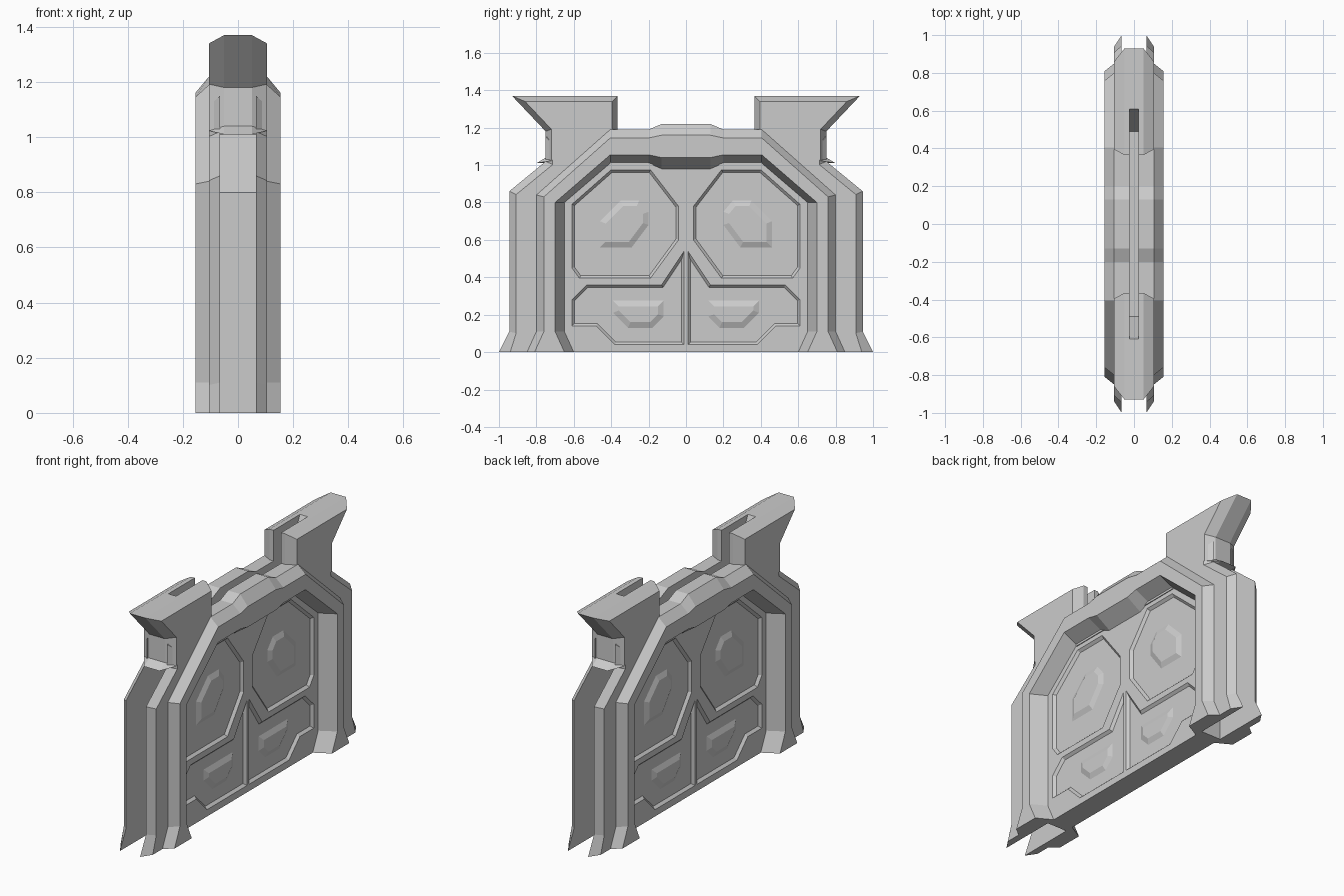
import bpy, bmesh
from mathutils import Vector

if "Cube" in bpy.data.objects:
    bpy.data.objects.remove(bpy.data.objects["Cube"])


def inset(outline, d):
    """Offset a (y, z) outline inwards by d; points on the ground stay there."""
    p = [Vector(q) for q in outline]
    n = len(p)
    area = sum(p[i - 1].x * p[i].y - p[i].x * p[i - 1].y for i in range(n))
    s = 1 if area > 0 else -1
    out = []
    for i in range(n):
        a = (p[i] - p[i - 1]).normalized()
        b = (p[(i + 1) % n] - p[i]).normalized()
        na, nb = Vector((-a.y, a.x)) * s, Vector((-b.y, b.x)) * s
        q = p[i] + (na + nb) * (d / (1 + na.dot(nb)))
        out.append((q.x, 0 if p[i].y == 0 else q.y))
    return out


def finish(name, bm, mirror=True):
    bmesh.ops.recalc_face_normals(bm, faces=bm.faces)
    me = bpy.data.meshes.new(name)
    bm.to_mesh(me)
    bm.free()
    ob = bpy.data.objects.new(name, me)
    bpy.context.collection.objects.link(ob)
    if mirror:
        m = ob.modifiers.new("mirror", "MIRROR")
        m.use_axis = (True, True, False)
        m.merge_threshold = 0.0005
    return ob


def layers(name, stack, mirror=True):
    """Solid made of (x, outline) layers joined in order, capped at both ends."""
    bm = bmesh.new()
    rings = [[bm.verts.new((x, y, z)) for y, z in o] for x, o in stack]
    n = len(rings[0])
    for r, t in zip(rings, rings[1:]):
        for i in range(n):
            j = (i + 1) % n
            bm.faces.new((r[i], r[j], t[j], t[i]))
    bm.faces.new(rings[0])
    bm.faces.new(rings[-1])
    return finish(name, bm, mirror)


# Arch frame: a bevelled section lofted along half of the arch
def rail(x, foot, side, knee, top, mid):
    path = [(foot, 0), (side, .11), (side, knee), (.405, top), (.2, top), (.13, mid), (0, mid)]
    return [(x, y, z) for y, z in path]


rails = [rail(.065, .60, .65, .80, 1.01, .98),
         rail(.155, .65, .70, .80, 1.055, 1.04),
         rail(.155, .81, .76, .83, 1.145, 1.16),
         rail(.105, .85, .80, .84, 1.19, 1.22),
         rail(.065, .85, .80, .84, 1.19, 1.22)]
bm = bmesh.new()
grid = [[bm.verts.new(c) for c in r] for r in rails]
for a, b in zip(grid, grid[1:] + grid[:1]):
    for i in range(len(a) - 1):
        bm.faces.new((a[i], a[i + 1], b[i + 1], b[i]))
bm.faces.new([r[0] for r in grid])
finish("arch_frame", bm)

# Arch top, filling between the two frame faces beside the groove
beam = [(0, 1.0), (.405, 1.0), (.405, 1.19), (.2, 1.19), (.13, 1.22), (0, 1.22)]
layers("arch_top", [(.025, beam), (.07, beam)])

# Outer side fins with a deep slot between them
fin = [(1, 0), (.945, .11), (.945, .86), (.75, 1.02), (.75, 1.15),
       (.45, 1.15), (.45, 1.03), (.65, .85), (.65, 0)]
layers("side_fin", [(.065, fin), (.105, inset(fin, .037))])

# Flared heads on top of the pillars
head = [(.93, 1.37), (.75, 1.18), (.75, 1.04), (.80, 1.01), (.365, 1.01), (.365, 1.37)]
layers("pillar_head", [(.025, head), (.05, head), (.105, inset(head, .03))])

# Centre web: floor of the groove and its sloped ends inside the heads
web = [(0, 1.0), (.405, 1.01), (.80, 1.01), (.75, 1.04), (.75, 1.18),
       (.93, 1.37), (.61, 1.37), (.49, 1.13), (0, 1.13)]
layers("groove_web", [(0, web), (.025, web)])

# Door slab with recessed panels on both faces
half = [(.65, 0), (.65, .80), (.405, 1.01)]
slab = half + [(-y, z) for y, z in reversed(half)]
door = layers("door", [(-.065, slab), (.065, slab)], mirror=False)

upper = [(.40, .975), (.19, .975), (.04, .78), (.04, .60),
         (.19, .395), (.57, .395), (.61, .45), (.61, .79)]
lower = [(.01, .54), (.13, .36), (.53, .36), (.61, .28),
         (.61, .14), (.48, .14), (.38, .04), (.01, .04)]
for label, o in (("upper", upper), ("lower", lower)):
    cut = layers(label + "_panel_cutter",
                 [(.05, inset(o, .014)), (.065, o), (.1, o)])
    cut.hide_render = True
    cut.display_type = "WIRE"
    b = door.modifiers.new(label, "BOOLEAN")
    b.operation, b.solver, b.object = "DIFFERENCE", "EXACT", cut

# Apply the cuts, then drop the cutters
bpy.context.view_layer.update()
dg = bpy.context.evaluated_depsgraph_get()
cut_mesh = bpy.data.meshes.new_from_object(door.evaluated_get(dg))
door.modifiers.clear()
door.data = cut_mesh
for ob in [o for o in bpy.data.objects if o.name.endswith("cutter")]:
    bpy.data.objects.remove(ob)

# Shallow raised bosses in the panels
upper_boss = [(.46, .70), (.35, .81), (.25, .81), (.20, .75), (.20, .68), (.29, .56), (.46, .56)]
lower_boss = [(.39, .275), (.12, .275), (.12, .19), (.18, .13), (.31, .13), (.39, .21)]
for label, o in (("upper", upper_boss), ("lower", lower_boss)):
    layers(label + "_panel_boss", [(.045, o), (.05, o), (.063, inset(o, .03))])
